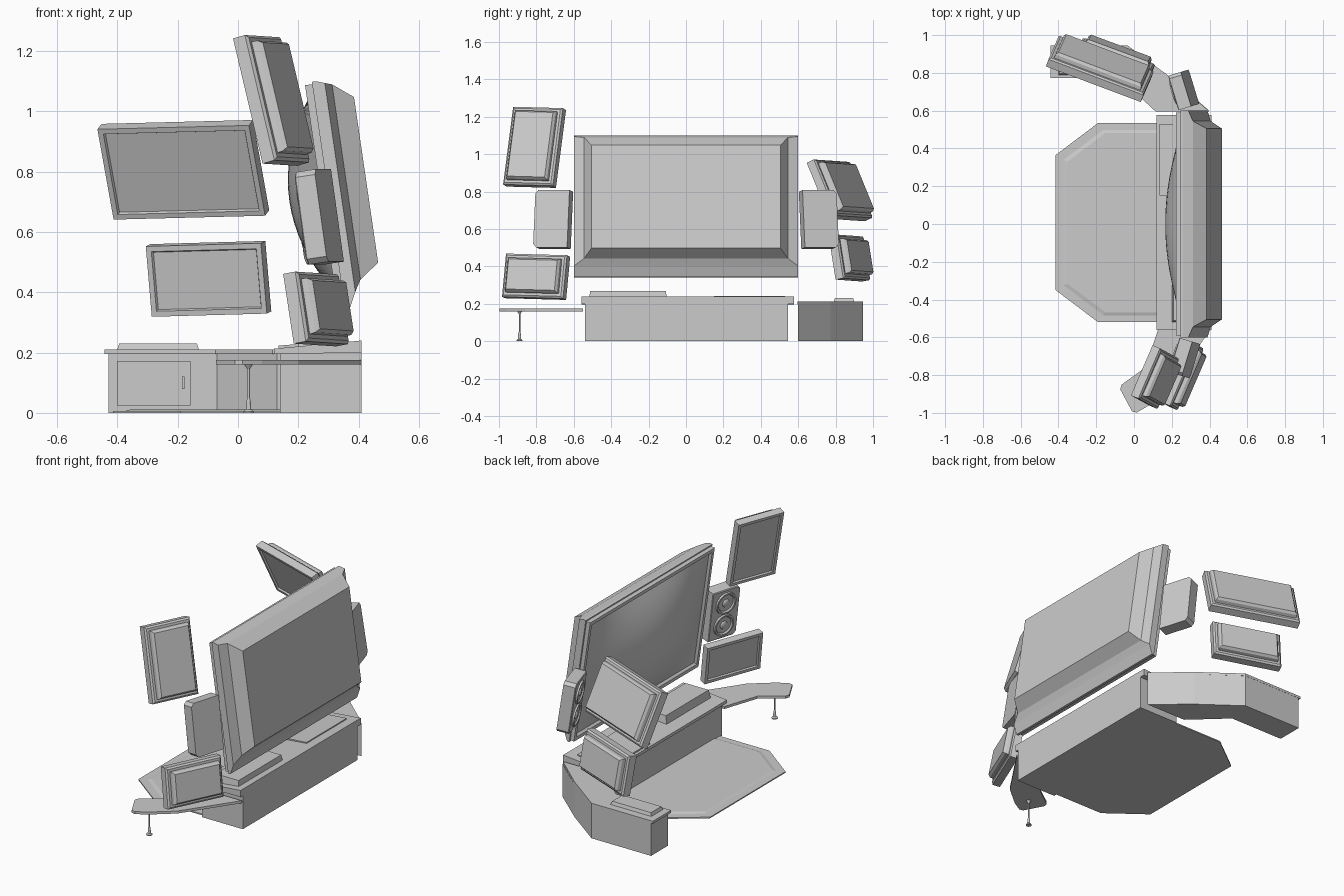
import bpy, bmesh, math
from mathutils import Matrix, Vector

if "Cube" in bpy.data.objects:
    bpy.data.objects.remove(bpy.data.objects["Cube"], do_unlink=True)

grey = bpy.data.materials.new("plain grey")
grey.use_nodes = True
COLOUR = (0.6, 0.6, 0.6, 1)
grey.diffuse_color = COLOUR
grey.node_tree.nodes["Principled BSDF"].inputs["Base Color"].default_value = COLOUR


def finish(name, bm, matrix=None, smooth=False):
    bmesh.ops.recalc_face_normals(bm, faces=bm.faces)
    mesh = bpy.data.meshes.new(name)
    bm.to_mesh(mesh)
    bm.free()
    mesh.materials.append(grey)
    if smooth:
        mesh.shade_smooth()
    obj = bpy.data.objects.new(name, mesh)
    bpy.context.collection.objects.link(obj)
    if matrix:
        obj.matrix_world = matrix
    return obj


def pose(location, yaw, lean, roll=0):
    turn = Matrix.Rotation(math.radians(yaw), 4, "Z")
    tilt = Matrix.Rotation(math.radians(lean), 4, "X")
    twist = Matrix.Rotation(math.radians(roll), 4, "Y")
    return Matrix.Translation(location) @ turn @ tilt @ twist


def loft(name, rings, matrix=None):
    # closed solid through a series of matching rings
    bm = bmesh.new()
    loops = [[bm.verts.new(p) for p in ring] for ring in rings]
    for a, b in zip(loops, loops[1:]):
        for i in range(len(a)):
            j = (i + 1) % len(a)
            bm.faces.new((a[i], a[j], b[j], b[i]))
    bm.faces.new(loops[0])
    bm.faces.new(loops[-1])
    return finish(name, bm, matrix)


def rect(half, low, high, y):
    return [(-half, y, low), (half, y, low), (half, y, high), (-half, y, high)]


def prism(name, outline, z0, z1):
    return loft(name, [[(x, y, z) for x, y in outline] for z in (z0, z1)])


def box(name, x0, x1, y0, y1, z0, z1, inset=0):
    base = [(x0, y0), (x1, y0), (x1, y1), (x0, y1)]
    top = [(x0 + inset, y0 + inset), (x1 - inset, y0 + inset),
           (x1 - inset, y1 - inset), (x0 + inset, y1 - inset)]
    return loft(name, [[(x, y, z0) for x, y in base], [(x, y, z1) for x, y in top]])


def scaled(outline, factor, centre):
    return [tuple(Vector(centre) + (Vector(p) - Vector(centre)) * factor) for p in outline]


# floor platform with a raised middle and a bevelled lip
mat = [(0.2, -0.52), (0.2, 0.535), (-0.19, 0.535), (-0.415, 0.365),
       (-0.415, -0.35), (-0.19, -0.52)]
steps = [(1, 0), (1, 0.007), (0.93, 0.007), (0.9, 0.012)]
loft("floor_platform", [[(x, y, z) for x, y in scaled(mat, f, (0.2, 0.007))] for f, z in steps])

# main desk: body, sloping top, items resting on it
box("desk_body", 0.14, 0.41, -0.54, 0.545, 0, 0.205)
slab = [(0.12, 0.195), (0.12, 0.213), (0.41, 0.24), (0.41, 0.2)]
loft("desk_top", [[(x, y, z) for x, z in slab] for y in (-0.56, 0.578)])
box("desk_device", 0.2, 0.37, -0.52, -0.1, 0.22, 0.268, 0.008)
pad = [(0.135, 0.213), (0.135, 0.223), (0.35, 0.241), (0.35, 0.232)]
loft("desk_pad", [[(x, y, z) for x, z in pad] for y in (0.15, 0.53)])

# angled cabinet wing
wing = [(0.4, 0.598), (0.2, 0.772), (-0.035, 0.945), (-0.43, 0.945),
        (-0.43, 0.785), (-0.07, 0.785), (0.13, 0.598)]
prism("cabinet_body", wing, 0, 0.196)
top = [(0.4, 0.595), (0.2, 0.772), (-0.035, 0.946), (-0.442, 0.946),
       (-0.442, 0.772), (-0.075, 0.772), (0.115, 0.595)]
prism("cabinet_top", top, 0.196, 0.211)
loft("cabinet_door", [rect(0.122, 0.025, 0.172, y) for y in (0, 0.006)],
     Matrix.Translation((-0.28, 0.779, 0)))
box("door_handle", -0.186, -0.178, 0.768, 0.779, 0.08, 0.12)
box("cabinet_device", -0.4, -0.13, 0.79, 0.9, 0.211, 0.23, 0.006)

# thin side table with a single turned leg
table = [(0.41, -0.55), (0.2, -0.86), (0.08, -0.96), (0.015, -0.998), (-0.01, -0.993),
         (-0.073, -0.875), (-0.065, -0.85), (0.06, -0.76), (0.13, -0.55)]
prism("side_table_top", table, 0.16, 0.175)
leg = [(0.017, 0), (0.017, 0.005), (0.009, 0.012), (0.007, 0.04), (0.004, 0.05),
       (0.004, 0.145), (0.014, 0.16)]
angles = [math.tau * i / 12 for i in range(12)]
loft("side_table_leg", [[(0.035 + r * math.cos(a), -0.89 + r * math.sin(a), z) for a in angles]
                        for r, z in leg])

# large main screen: stepped housing and bulging glass
main = pose((0.245, 0, 1.098), -90, 8.3)
housing = [(0.56, -0.725, -0.04, -0.01), (0.57, -0.735, -0.03, -0.024),
           (0.59, -0.757, -0.008, -0.024), (0.59, -0.757, -0.008, 0), (0.6, -0.765, 0, 0),
           (0.6, -0.765, 0, 0.014), (0.6, -0.71, -0.01, 0.042),
           (0.545, -0.672, -0.018, 0.065), (0.505, -0.625, -0.07, 0.131)]
loft("main_screen_housing", [rect(*ring) for ring in housing], main)
bm = bmesh.new()
bmesh.ops.create_grid(bm, x_segments=28, y_segments=18, size=1)
for v in bm.verts:
    u, w = v.co.x, v.co.y
    v.co = (u * 0.56, -0.011 - 0.12 * (1 - u * u) * (1 - w * w), -0.3825 + w * 0.3425)
finish("main_screen_glass", bm, main, True)


# four smaller monitors
def monitor(name, location, yaw, lean, width, height):
    w, h = width / 2, height / 2
    profile = [(0.022, -0.027), (0.018, -0.036), (0, -0.036), (0, 0.008), (0.01, 0.016),
               (0.024, 0.016), (0.026, 0.036), (0.036, 0.05)]
    rings = [rect(w - i, -h + i, h - i, y) for i, y in profile]
    loft(name, rings, pose(location, yaw, lean, -1.5))


monitor("right_upper_monitor", (0.122, -0.815, 1.04), -113, 15, 0.29, 0.43)
monitor("right_lower_monitor", (0.27, -0.807, 0.347), -113, 10, 0.355, 0.235)
monitor("left_upper_monitor", (-0.177, 0.832, 0.812), -20, 24, 0.537, 0.328)
monitor("left_lower_monitor", (-0.093, 0.885, 0.447), -20, 10, 0.407, 0.237)


# speakers with clipped outer corners and two drivers
def speaker(name, location, yaw, outer):
    place = pose(location, yaw, 8.3)
    outline = [(-0.095, -0.155), (0.078, -0.155), (0.095, -0.137),
               (0.095, 0.137), (0.078, 0.155), (-0.095, 0.155)]
    profile = [(0.97, -0.036), (1, -0.032), (1, 0.036)]
    loft(name + "_case", [[(outer * x * f, y, z * f) for x, z in outline] for f, y in profile], place)
    ring = [math.tau * i / 24 for i in range(24)]
    driver = [(0.068, -0.034), (0.066, -0.046), (0.056, -0.046), (0.05, -0.038),
              (0.024, -0.037), (0.02, -0.042), (0.008, -0.046)]
    for part, z0 in (("upper", 0.07), ("lower", -0.07)):
        loft(f"{name}_{part}_driver",
             [[(r * math.cos(a), y, z0 + r * math.sin(a)) for a in ring] for r, y in driver], place)


speaker("left_speaker", (0.262, 0.71, 0.65), -73, -1)
speaker("right_speaker", (0.268, -0.71, 0.65), -107, 1)
